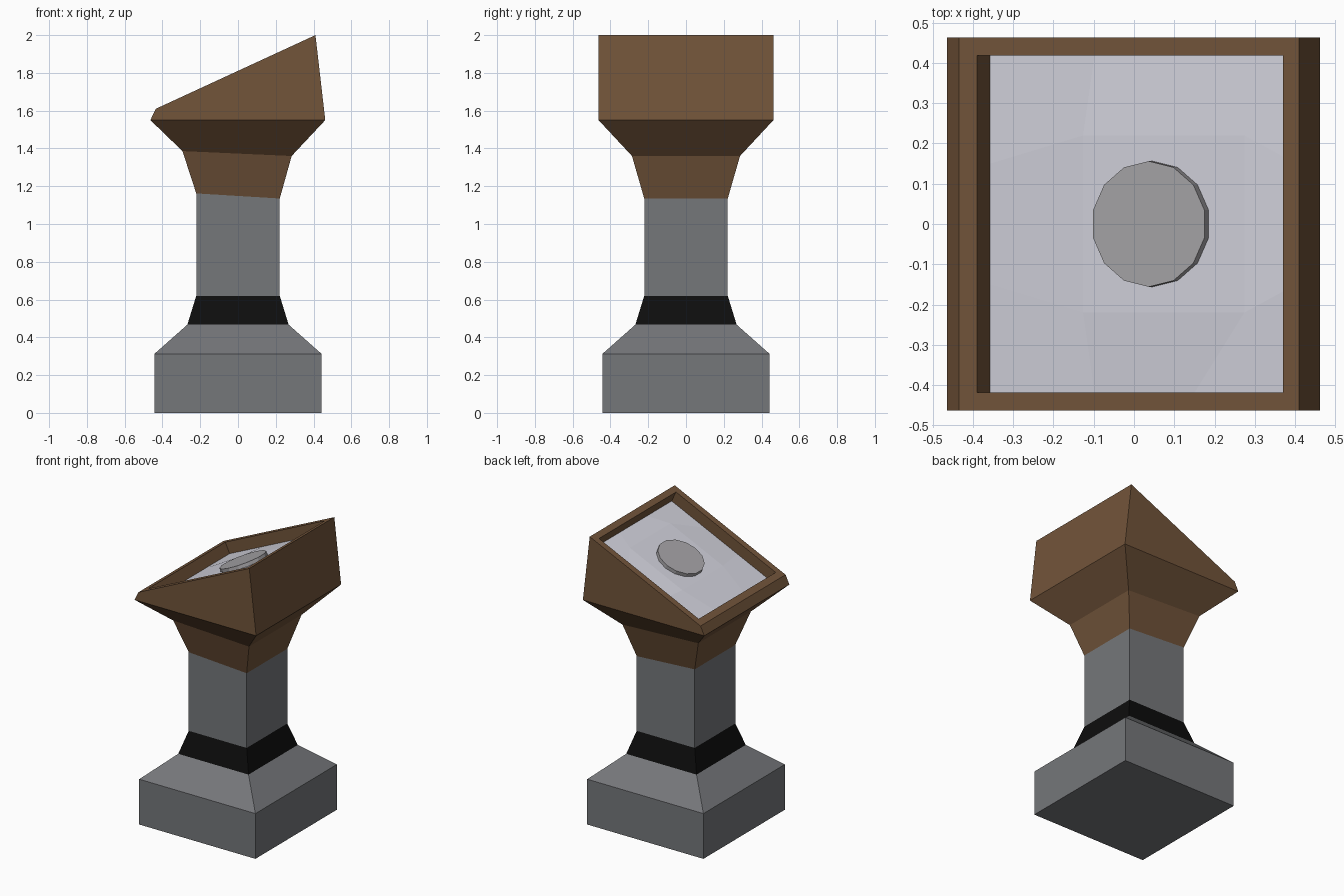
import bpy, bmesh, math
from mathutils import Matrix, Vector

if "Cube" in bpy.data.objects:
    bpy.data.objects.remove(bpy.data.objects["Cube"])


def mat(name, rgb):
    m = bpy.data.materials.new(name)
    m.diffuse_color = (*rgb, 1)
    m.use_nodes = True
    m.node_tree.nodes["Principled BSDF"].inputs["Base Color"].default_value = m.diffuse_color
    return m


stone = mat("grey_stone", (0.178, 0.184, 0.195))
black = mat("black_band", (0.004, 0.004, 0.004))
wood = mat("brown_wood", (0.168, 0.089, 0.042))
pale = mat("pale_panel", (0.63, 0.63, 0.70))
button_grey = mat("button_grey", (0.376, 0.366, 0.381))


def finish(bm, name, material):
    bmesh.ops.recalc_face_normals(bm, faces=bm.faces)
    me = bpy.data.meshes.new(name)
    bm.to_mesh(me)
    bm.free()
    me.materials.append(material)
    ob = bpy.data.objects.new(name, me)
    bpy.context.collection.objects.link(ob)
    return ob


def loft(name, rings, material):
    """Rings are (left x, left z, right x, right z, half depth)."""
    bm = bmesh.new()
    loops = []
    for xl, zl, xr, zr, h in rings:
        pts = [(xl, -h, zl), (xr, -h, zr), (xr, h, zr), (xl, h, zl)]
        loops.append([bm.verts.new(p) for p in pts])
    for a, b in zip(loops, loops[1:]):
        for i in range(4):
            j = (i + 1) % 4
            bm.faces.new((a[i], a[j], b[j], b[i]))
    bm.faces.new(loops[0][::-1])
    bm.faces.new(loops[-1])
    return finish(bm, name, material)


def level(h, z):
    return (-h, z, h, z, h)


# Frame of the sloping desk top: u up the slope, y across, n outward
SLOPE = math.atan2(0.39, 0.845)
FRAME = Matrix.Translation((-0.0125, 0, 1.805)) @ Matrix.Rotation(-SLOPE, 4, 'Y')


def on_slope(u, y, n):
    return FRAME @ Vector((u, y, n))


def slope_ring(u0, u1, h, n):
    a, b = on_slope(u0, 0, n), on_slope(u1, 0, n)
    return (a.x, a.z, b.x, b.z, h)


# Stone plinth, black band and column
loft("plinth", [level(0.443, 0), level(0.443, 0.312), level(0.268, 0.467)], stone)
loft("band", [level(0.268, 0.467), level(0.221, 0.62)], black)
loft("column", [level(0.221, 0.62), (-0.221, 1.162, 0.221, 1.135, 0.221)], stone)

# Wooden flared head with a sunken sloping top
loft("wooden_head", [
    (-0.221, 1.162, 0.221, 1.135, 0.221),
    (-0.294, 1.386, 0.284, 1.36, 0.286),
    (-0.464, 1.55, 0.462, 1.55, 0.463),
    (-0.435, 1.61, 0.41, 2.0, 0.463),
    slope_ring(-0.416, 0.421, 0.419, 0),
    slope_ring(-0.416, 0.421, 0.419, -0.082)], wood)

# Pale faceted panel: a slightly raised middle in a three by three patch
bm = bmesh.new()
US, YS = (-0.416, -0.155, 0.286, 0.421), (-0.419, -0.22, 0.22, 0.419)
grid = {}
for i in range(4):
    for j in range(4):
        u, y, n = US[i], YS[j], -0.078
        if i in (1, 2) and j in (1, 2):
            n = -0.064
        elif i in (1, 2):
            u = (-0.13, 0.143)[i - 1]
        elif j in (1, 2):
            y = (-0.15, 0.15)[j - 1]
        grid[i, j] = bm.verts.new(on_slope(u, y, n))
for i in range(3):
    for j in range(3):
        bm.faces.new((grid[i, j], grid[i + 1, j], grid[i + 1, j + 1], grid[i, j + 1]))
panel = finish(bm, "panel", pale)
if panel.data.polygons[4].normal.z < 0:
    panel.data.flip_normals()

# Fourteen-sided round button
bm = bmesh.new()
bmesh.ops.create_cone(bm, cap_ends=True, segments=14, radius1=0.156, radius2=0.156, depth=0.03,
                      matrix=FRAME @ Matrix.Translation((0.036, 0, -0.054))
                      @ Matrix.Rotation(math.pi / 2, 4, 'Z'))
# Turn so that a corner points across the slope
bm.verts.ensure_lookup_table()
turn = min(abs((FRAME.inverted() @ v.co).x - 0.036) for v in bm.verts)
if turn > 0.01:
    bmesh.ops.rotate(bm, verts=bm.verts, cent=on_slope(0.036, 0, -0.054),
                     matrix=Matrix.Rotation(math.pi / 14, 3, FRAME.to_3x3().col[2]))
finish(bm, "button", button_grey)
